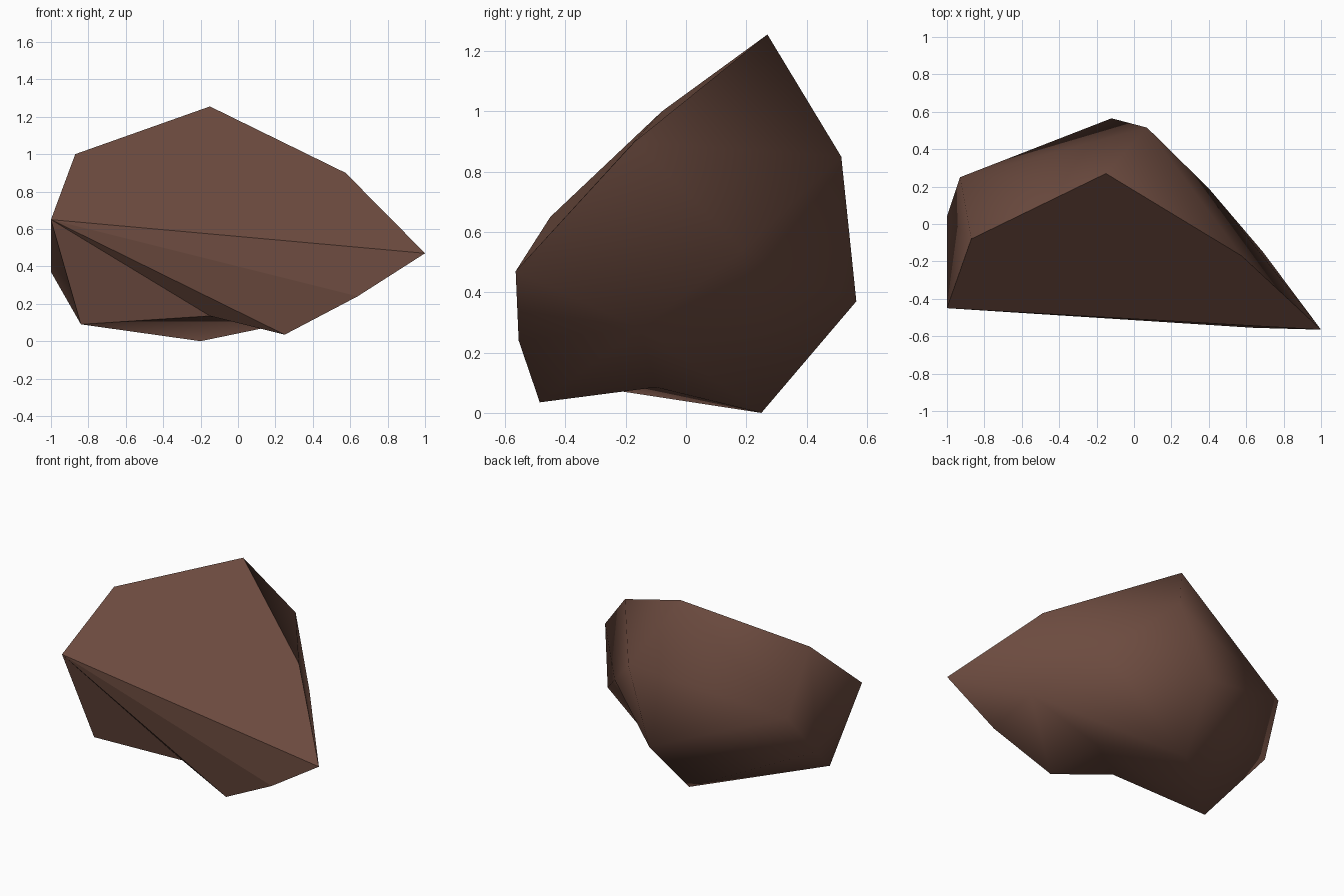
import bpy, bmesh

if "Cube" in bpy.data.objects:
    bpy.data.objects.remove(bpy.data.objects["Cube"])

# Corner points of the split boulder
P = {
    "A": (-0.15, 0.27, 1.255), "B": (-0.87, -0.08, 1.0), "C": (-1.0, -0.45, 0.65),
    "D": (1.0, -0.565, 0.47), "E": (0.575, -0.17, 0.90), "F": (0.64, -0.555, 0.24),
    "G": (0.25, -0.485, 0.035), "H": (-0.84, -0.335, 0.09), "K": (-0.15, -0.38, 0.135),
    "I": (0.07, 0.515, 0.85), "J": (-0.12, 0.565, 0.37), "L": (-0.2, 0.25, 0.0),
    "M": (-1.0, 0.04, 0.37), "N": (-0.93, 0.25, 0.66), "O": (0.40, 0.19, 0.54),
    "Q": (0.69, -0.15, 0.28), "T": (0.21, -0.1, 0.085),
}
# Flat broken faces at the front, and the worn smooth shell behind and below
FLAT = "CDEAB CHK CKG CGF CFD".split()
SHELL = ("ANB AIN INJ NMJ MLJ BMC BNM AEI EOI EDO DQO DFQ FGQ "
         "GTQ QTL QLO OLJ OJI GKT HTK HLT HML CMH").split()

stone = bpy.data.materials.new("brown stone")
stone.diffuse_color = (0.15, 0.07, 0.05, 1)
stone.use_nodes = True
stone.node_tree.nodes["Principled BSDF"].inputs["Base Color"].default_value = stone.diffuse_color

bm = bmesh.new()
verts = {k: bm.verts.new(co) for k, co in P.items()}
for group, smooth in ((FLAT, False), (SHELL, True)):
    for word in group:
        bm.faces.new([verts[c] for c in word]).smooth = smooth
bmesh.ops.recalc_face_normals(bm, faces=bm.faces)

# Hard edges around the broken faces
for e in bm.edges:
    e.smooth = all(f.smooth for f in e.link_faces)

mesh = bpy.data.meshes.new("boulder")
bm.to_mesh(mesh)
bm.free()
mesh.materials.append(stone)
bpy.context.collection.objects.link(bpy.data.objects.new("boulder", mesh))
